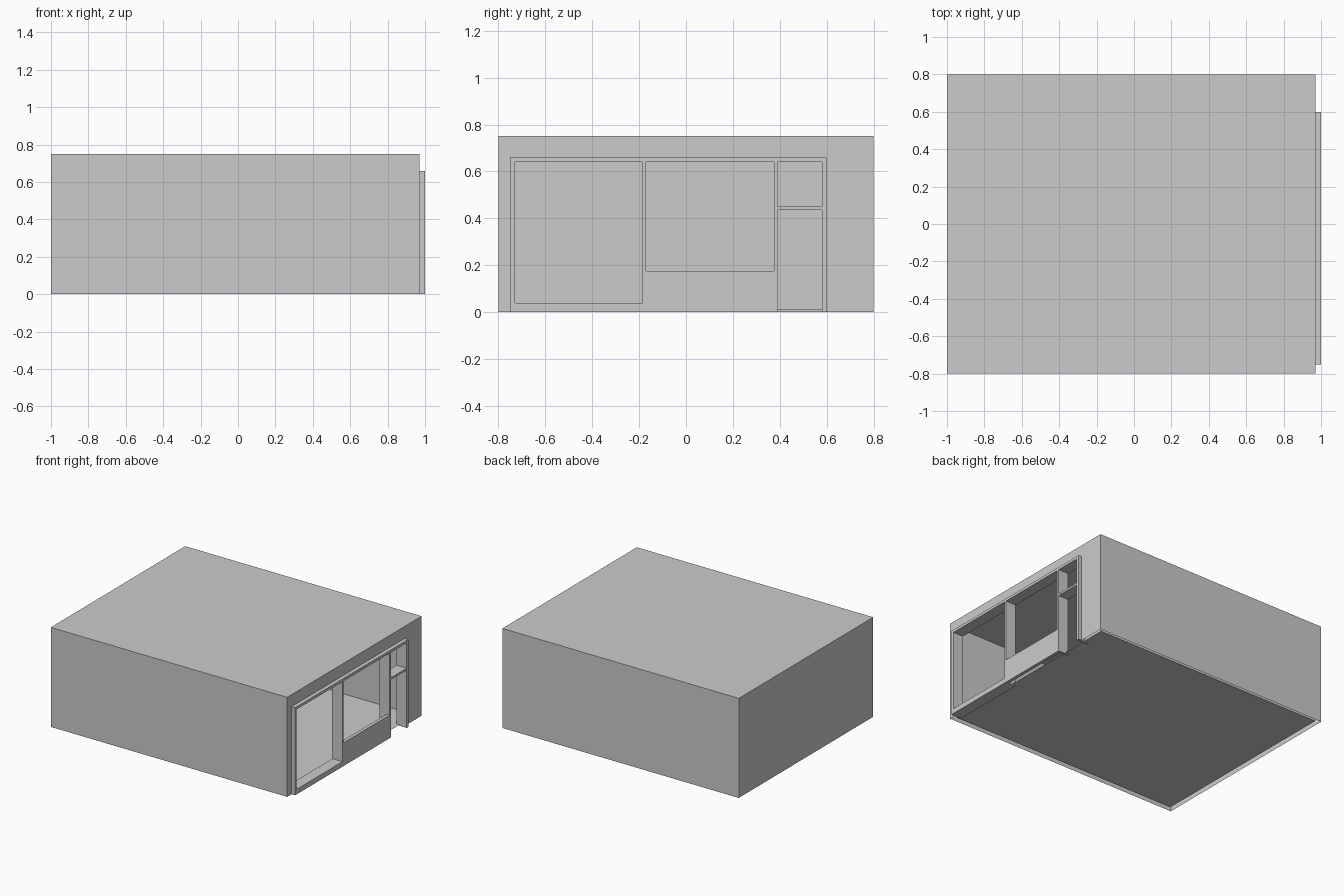
import bpy, bmesh
from math import pi

if "Cube" in bpy.data.objects:
    bpy.data.objects.remove(bpy.data.objects["Cube"])

OPEN_Y0, OPEN_Y1, OPEN_Z = -0.75, 0.60, 0.66   # shopfront opening
BACK, FRONT = 0.915, 1.0                       # frame depth range in x


def add_mesh(name, bm):
    me = bpy.data.meshes.new(name)
    bm.to_mesh(me)
    bm.free()
    ob = bpy.data.objects.new(name, me)
    bpy.context.collection.objects.link(ob)
    return ob


def shell(name, x0, x1, y, z0, z1, floor, inward):
    """Thin box whose +x side is notched by the shopfront opening."""
    bm = bmesh.new()

    def face(pts):
        bm.faces.new([bm.verts.new(p) for p in pts])

    face([(x0, y, z0), (x0, -y, z0), (x0, -y, z1), (x0, y, z1)])
    face([(x0, -y, z0), (x1, -y, z0), (x1, -y, z1), (x0, -y, z1)])
    face([(x1, y, z0), (x0, y, z0), (x0, y, z1), (x1, y, z1)])
    face([(x0, -y, z1), (x1, -y, z1), (x1, y, z1), (x0, y, z1)])
    if floor:
        face([(x0, y, z0), (x1, y, z0), (x1, -y, z0), (x0, -y, z0)])
    # opening side: left pier, right pier, lintel
    for a, b, lo in ((-y, OPEN_Y0, z0), (OPEN_Y1, y, z0), (OPEN_Y0, OPEN_Y1, OPEN_Z)):
        top = z1 if lo == OPEN_Z else OPEN_Z
        face([(x1, a, lo), (x1, b, lo), (x1, b, top), (x1, a, top)])
        if lo != OPEN_Z:
            face([(x1, a, OPEN_Z), (x1, b, OPEN_Z), (x1, b, z1), (x1, a, z1)])
    bmesh.ops.remove_doubles(bm, verts=bm.verts, dist=1e-5)
    if inward:
        bmesh.ops.reverse_faces(bm, faces=bm.faces)
    bmesh.ops.dissolve_limit(bm, angle_limit=0.01, verts=bm.verts, edges=bm.edges)
    return add_mesh(name, bm)


def rect(y0, y1, z0, z1):
    return [(y0, z0), (y1, z0), (y1, z1), (y0, z1)]


def extruded(name, loops, x0, x1):
    """Extrude y/z outlines (later loops are holes) along x."""
    cu = bpy.data.curves.new(name, 'CURVE')
    cu.dimensions = '2D'
    cu.fill_mode = 'BOTH'
    cu.extrude = (x1 - x0) / 2
    for pts in loops:
        sp = cu.splines.new('POLY')
        sp.points.add(len(pts) - 1)
        for p, (u, v) in zip(sp.points, pts):
            p.co = (u, v, 0, 1)
        sp.use_cyclic_u = True
    tmp = bpy.data.objects.new(name + "_outline", cu)
    bpy.context.collection.objects.link(tmp)
    bpy.context.view_layer.update()
    dg = bpy.context.evaluated_depsgraph_get()
    me = bpy.data.meshes.new_from_object(tmp.evaluated_get(dg))
    bpy.data.objects.remove(tmp)
    bm = bmesh.new()
    bm.from_mesh(me)
    bmesh.ops.remove_doubles(bm, verts=bm.verts, dist=1e-5)
    bmesh.ops.recalc_face_normals(bm, faces=bm.faces)
    for f in bm.faces:
        f.smooth = False
    ob = add_mesh(name, bm)
    ob.rotation_euler = (pi / 2, 0, pi / 2)
    ob.location.x = (x0 + x1) / 2
    return ob


# Outer walls and roof (open underneath), and the inner room with its floor
shell("outer_walls", -1.0, 0.97, 0.80, 0.0, 0.75, False, False)
shell("inner_room", -0.97, 0.94, 0.77, 0.008, 0.72, True, True)

# Large window frame with the header running over the counter opening
extruded("window_frame", [
    [(-0.75, 0), (-0.17, 0), (-0.17, 0.64), (0.375, 0.64), (0.375, 0.66), (-0.75, 0.66)],
    rect(-0.73, -0.185, 0.038, 0.64)], BACK, FRONT)

# Door frame with a transom light above
extruded("door_frame", [
    [(0.375, 0), (0.39, 0), (0.39, 0.435), (0.58, 0.435), (0.58, 0),
     (0.60, 0), (0.60, 0.66), (0.375, 0.66)],
    rect(0.39, 0.58, 0.45, 0.64)], BACK, FRONT)

# Low wall under the middle opening
extruded("low_wall", [rect(-0.17, 0.375, 0, 0.175)], 0.975, FRONT)
